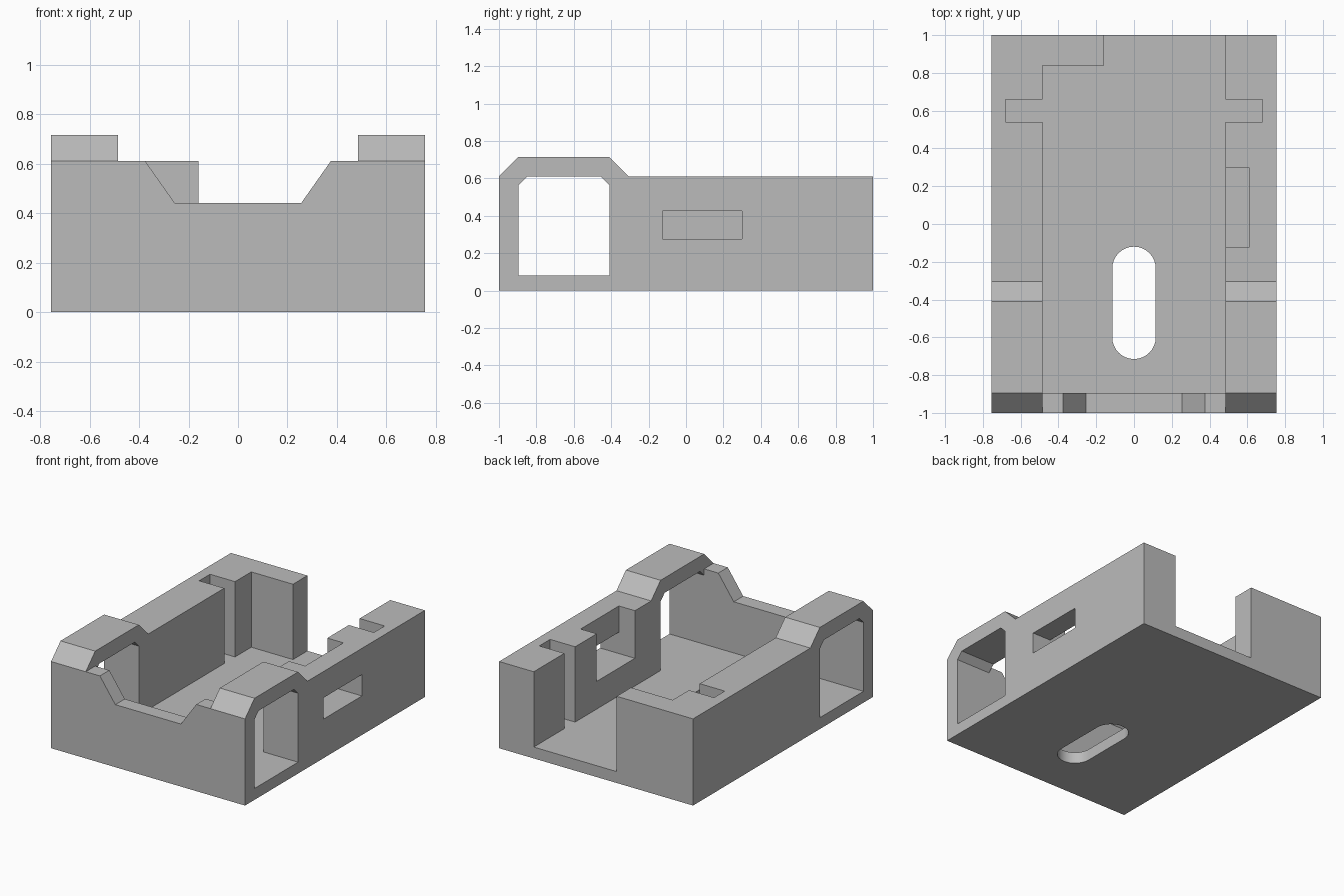
import bpy, bmesh, math
from mathutils import Vector

cube = bpy.data.objects.get("Cube")
if cube:
    bpy.data.objects.remove(cube, do_unlink=True)

grey = bpy.data.materials.new("plain grey")
grey.use_nodes = True
grey.diffuse_color = (0.5, 0.5, 0.5, 1)
grey.node_tree.nodes["Principled BSDF"].inputs["Base Color"].default_value = (0.5, 0.5, 0.5, 1)


def prism(name, profile, axis, lo, hi):
    """Extrude a 2D profile along an axis, from lo to hi."""
    place = {"x": lambda a, b: (lo, a, b),
             "y": lambda a, b: (a, lo, b),
             "z": lambda a, b: (a, b, lo)}[axis]
    bm = bmesh.new()
    face = bm.faces.new([bm.verts.new(place(a, b)) for a, b in profile])
    result = bmesh.ops.extrude_face_region(bm, geom=[face])
    step = Vector([hi - lo if axis == k else 0 for k in "xyz"])
    moved = [v for v in result["geom"] if isinstance(v, bmesh.types.BMVert)]
    bmesh.ops.translate(bm, verts=moved, vec=step)
    bmesh.ops.recalc_face_normals(bm, faces=bm.faces)
    mesh = bpy.data.meshes.new(name)
    bm.to_mesh(mesh)
    bm.free()
    mesh.materials.append(grey)
    obj = bpy.data.objects.new(name, mesh)
    bpy.context.collection.objects.link(obj)
    return obj


def rect(a0, a1, b0, b1):
    return [(a0, b0), (a1, b0), (a1, b1), (a0, b1)]


def cut(target, cutter):
    cutter.hide_render = True
    mod = target.modifiers.new(cutter.name, "BOOLEAN")
    mod.operation, mod.solver, mod.object = "DIFFERENCE", "EXACT", cutter
    bpy.context.view_layer.objects.active = target
    bpy.ops.object.modifier_apply(modifier=mod.name)
    bpy.data.objects.remove(cutter, do_unlink=True)


WALL, EDGE, FLOOR, RIM = 0.485, 0.755, 0.08, 0.61

# Body: side outline with the raised, bevelled front hump
body = prism("tray_body", [(-1, 0), (1, 0), (1, RIM), (-0.305, RIM),
                           (-0.41, 0.715), (-0.895, 0.715), (-1, RIM)], "x", -EDGE, EDGE)

# Cavity with side grooves, open at one back corner
cavity = [(-WALL, -0.895), (WALL, -0.895), (WALL, 0.54), (0.68, 0.54), (0.68, 0.66),
          (WALL, 0.66), (WALL, 1.1), (-0.16, 1.1), (-0.16, 0.84), (-WALL, 0.84),
          (-WALL, 0.66), (-0.68, 0.66), (-0.68, 0.54), (-WALL, 0.54)]
cut(body, prism("cavity", cavity, "z", FLOOR, 1))

# Front wall lowered between the humps, with a sloped notch
notch = [(-WALL, 1), (-WALL, RIM), (-0.375, RIM), (-0.255, 0.44),
         (0.255, 0.44), (0.375, RIM), (WALL, RIM), (WALL, 1)]
cut(body, prism("front_notch", notch, "y", -1.1, -0.8))

# Large windows through both side walls
window = [(-0.895, FLOOR), (-0.41, FLOOR), (-0.41, 0.565), (-0.455, RIM),
          (-0.85, RIM), (-0.895, 0.565)]
cut(body, prism("side_windows", window, "x", -1, 1))

# Pocket in the left wall and the small port leading out of it
cut(body, prism("wall_pocket", rect(0.4, 0.61, -0.125, 0.3), "z", 0.275, 1))
cut(body, prism("side_port", rect(-0.125, 0.3, 0.275, 0.425), "x", 0.55, 1))

# Rounded slot through the floor
R, N = 0.115, 16
slot = [(R * math.cos(math.pi * i / N), -0.235 + R * math.sin(math.pi * i / N)) for i in range(N + 1)]
slot += [(-x, -0.835 - y) for x, y in slot]
cut(body, prism("floor_slot", slot, "z", -0.1, 0.2))

# Flat faces, with only the slot ends smoothed
bpy.ops.object.select_all(action="DESELECT")
body.select_set(True)
bpy.context.view_layer.objects.active = body
bpy.ops.object.shade_smooth_by_angle(angle=math.radians(25))
